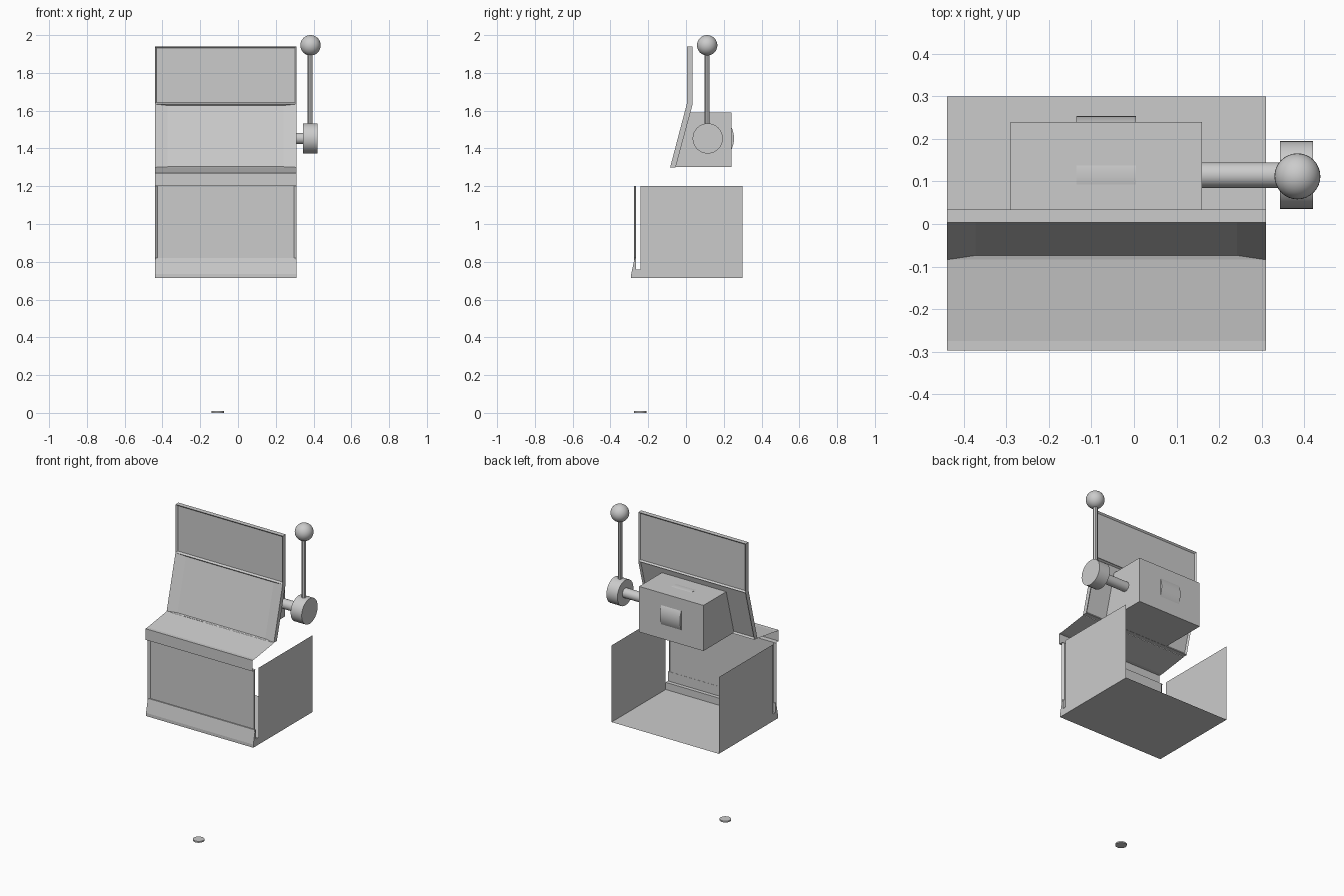
import bpy, bmesh, math
from mathutils import Matrix

if "Cube" in bpy.data.objects:
    bpy.data.objects.remove(bpy.data.objects["Cube"])

X0, X1 = -0.44, 0.31          # cabinet side limits


def finish(name, bm, smooth=False, recalc=True):
    if recalc:
        bmesh.ops.recalc_face_normals(bm, faces=bm.faces[:])
    me = bpy.data.meshes.new(name)
    bm.to_mesh(me)
    bm.free()
    ob = bpy.data.objects.new(name, me)
    bpy.context.collection.objects.link(ob)
    if smooth:
        bpy.context.view_layer.objects.active = ob
        ob.select_set(True)
        bpy.ops.object.shade_smooth_by_angle(angle=math.radians(35))
        ob.select_set(False)
    return ob


def extrude_x(pts, x0, x1, closed):
    """Sweep a (y, z) profile along x, as open sheet or closed prism."""
    bm = bmesh.new()
    a = [bm.verts.new((x0, y, z)) for y, z in pts]
    b = [bm.verts.new((x1, y, z)) for y, z in pts]
    n = len(pts)
    walls = []
    for i in range(n if closed else n - 1):
        j = (i + 1) % n
        walls.append(bm.faces.new((a[i], a[j], b[j], b[i])))
    if closed:
        bm.faces.new(a)
        bm.faces.new(b[::-1])
    return bm, walls


def sheet(name, pts):
    bm = bmesh.new()
    bm.faces.new([bm.verts.new(p) for p in pts])
    return finish(name, bm)


def cylinder(name, r, depth, loc, axis='Z', seg=32):
    bm = bmesh.new()
    m = Matrix.Translation(loc)
    if axis == 'X':
        m = m @ Matrix.Rotation(math.pi / 2, 4, 'Y')
    bmesh.ops.create_cone(bm, cap_ends=True, segments=seg, radius1=r,
                          radius2=r, depth=depth, matrix=m)
    return finish(name, bm, smooth=seg > 12)


# Cabinet sides and floor: single sheets, open at the back
for name, x in (("left_side", X0), ("right_side", X1)):
    sheet(name, [(x, -0.24, 0.715), (x, 0.30, 0.715), (x, 0.30, 1.2), (x, -0.24, 1.2)])
sheet("cabinet_floor", [(X0, -0.24, 0.715), (X1, -0.24, 0.715),
                        (X1, 0.30, 0.715), (X0, 0.30, 0.715)])

# Front panel with narrow slanted side borders
bm = bmesh.new()
cols = [(X0, -0.275), (X0 + 0.013, -0.265), (X1 - 0.013, -0.265), (X1, -0.275)]
lo = [bm.verts.new((x, y, 0.76)) for x, y in cols]
hi = [bm.verts.new((x, y, 1.20)) for x, y in cols]
for i in range(3):
    bm.faces.new((lo[i], lo[i + 1], hi[i + 1], hi[i]))
finish("front_panel", bm)

# Kick board along the bottom front
bm, _ = extrude_x([(-0.24, 0.715), (-0.29, 0.715), (-0.29, 0.735), (-0.272, 0.82),
                   (-0.264, 0.82), (-0.264, 0.76), (-0.24, 0.76)], X0, X1, True)
finish("kick_board", bm)

# Front lip and sloping shelf
bm, _ = extrude_x([(-0.265, 1.2), (-0.297, 1.2), (-0.297, 1.27), (-0.275, 1.27),
                   (-0.082, 1.298)], X0, X1, False)
finish("front_shelf", bm)

# Bent display board, recessed on both sides
profile = [(-0.084, 1.30), (0.004, 1.635), (0.004, 1.94),
           (0.034, 1.94), (0.034, 1.63), (-0.055, 1.30)]
bm, walls = extrude_x(profile, X0, X1, True)
bmesh.ops.recalc_face_normals(bm, faces=bm.faces[:])
front_low, front_up, _, back_up, back_low, _ = walls
bmesh.ops.inset_individual(bm, faces=[front_up, back_up, back_low],
                           thickness=0.013, depth=-0.010)
bmesh.ops.inset_individual(bm, faces=[front_low], thickness=0.008, depth=-0.009)
mid = (X0 + X1) / 2
for v in front_low.verts:
    v.co.x = mid + math.copysign(0.307, v.co.x - mid)
finish("display_board", bm, recalc=False)

# Mechanism housing behind the display
bm, _ = extrude_x([(-0.069, 1.302), (0.24, 1.302), (0.24, 1.59), (0.006, 1.59)],
                  -0.29, 0.16, True)
finish("reel_housing", bm)

# Reel drum poking through the back of the housing
cylinder("reel_drum", 0.139, 0.14, (-0.065, 0.115, 1.453), 'X', 48)

# Lever: axle, hub, arm and knob
cylinder("lever_axle", 0.03, 0.20, (0.25, 0.115, 1.453), 'X')
cylinder("lever_hub", 0.08, 0.077, (0.382, 0.115, 1.453), 'X')
cylinder("lever_arm", 0.0135, 0.42, (0.382, 0.112, 1.71), 'Z', 8)
bm = bmesh.new()
bmesh.ops.create_uvsphere(bm, u_segments=32, v_segments=16, radius=0.054,
                          matrix=Matrix.Translation((0.384, 0.112, 1.946)))
finish("lever_knob", bm, smooth=True)

# Coin lying at the foot
cylinder("coin", 0.033, 0.009, (-0.106, -0.242, 0.0045))
